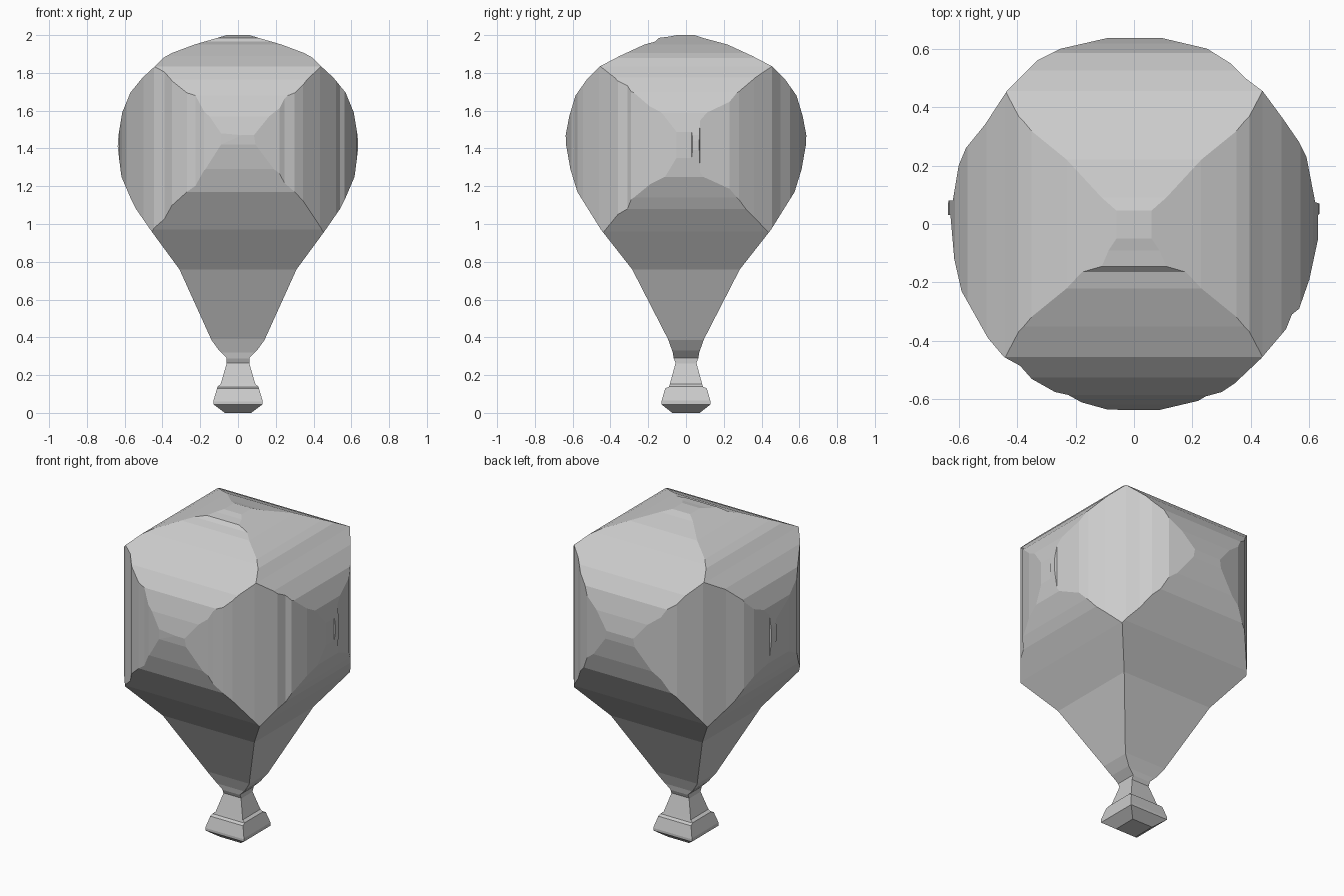
import bpy, bmesh


def mirrored(half, extra=()):
    """Close a right-hand half outline (top to bottom) with its mirror image."""
    return half + [(-a, b) for a, b in reversed(half)] + list(extra)


def prism(name, outline, place):
    """Extrude a 2D outline through the whole model along one axis."""
    bm = bmesh.new()
    near = [bm.verts.new(place(a, b, -1.0)) for a, b in outline]
    far = [bm.verts.new(place(a, b, 2.5)) for a, b in outline]
    n = len(outline)
    bm.faces.new(near)
    bm.faces.new(far)
    for i in range(n):
        j = (i + 1) % n
        bm.faces.new((near[i], near[j], far[j], far[i]))
    bmesh.ops.recalc_face_normals(bm, faces=bm.faces)
    mesh = bpy.data.meshes.new(name)
    bm.to_mesh(mesh)
    bm.free()
    ob = bpy.data.objects.new(name, mesh)
    bpy.context.collection.objects.link(ob)
    return ob


# Front outline (x, z): crown, envelope, neck, basket
front = mirrored([
    (0.06, 2.0), (0.10, 1.988), (0.23, 1.95), (0.35, 1.905), (0.395, 1.88),
    (0.44, 1.835), (0.505, 1.775), (0.57, 1.695), (0.613, 1.59), (0.633, 1.47),
    (0.637, 1.41), (0.63, 1.35), (0.617, 1.25), (0.57, 1.14), (0.54, 1.08),
    (0.457, 0.96), (0.31, 0.76), (0.14, 0.385), (0.10, 0.33), (0.06, 0.29),
    (0.06, 0.262), (0.092, 0.152), (0.108, 0.14), (0.13, 0.065),
    (0.13, 0.045), (0.07, 0.0)])

# Side outline (y, z), with the small step near the front of the crown
side = mirrored([
    (0.04, 2.002), (0.09, 1.985), (0.22, 1.95), (0.35, 1.89), (0.455, 1.835),
    (0.525, 1.765), (0.585, 1.68), (0.618, 1.57), (0.637, 1.47), (0.635, 1.42),
    (0.612, 1.29), (0.575, 1.17), (0.45, 0.97), (0.285, 0.76), (0.095, 0.39),
    (0.07, 0.32), (0.065, 0.288), (0.055, 0.265), (0.085, 0.155),
    (0.09, 0.138), (0.11, 0.13), (0.13, 0.06), (0.13, 0.045), (0.07, -0.002)])
i = side.index((-0.09, 1.985))
side[i:i + 1] = [(-0.165, 1.965), (-0.145, 1.985), (-0.09, 1.992)]

# Plan outline (x, y)
plan = [
    (0.08, 0.64), (0.25, 0.60), (0.33, 0.55), (0.38, 0.50), (0.44, 0.455),
    (0.51, 0.36), (0.565, 0.28), (0.59, 0.23), (0.62, 0.075), (0.635, 0.07),
    (0.635, 0.035), (0.63, 0.03), (0.63, -0.05), (0.60, -0.19), (0.565, -0.29),
    (0.54, -0.31), (0.52, -0.36), (0.435, -0.46), (0.345, -0.545),
    (0.30, -0.575), (0.245, -0.59), (0.22, -0.605), (0.08, -0.638),
    (-0.09, -0.635), (-0.18, -0.61), (-0.225, -0.585), (-0.27, -0.575),
    (-0.35, -0.53), (-0.39, -0.485), (-0.445, -0.455), (-0.50, -0.39),
    (-0.59, -0.23), (-0.615, -0.12), (-0.628, 0.03), (-0.64, 0.03),
    (-0.635, 0.08), (-0.62, 0.08), (-0.60, 0.20), (-0.575, 0.26),
    (-0.51, 0.34), (-0.435, 0.455), (-0.33, 0.56), (-0.25, 0.60),
    (-0.075, 0.64)]

# Balloon: the solid shared by the three extruded outlines
balloon = prism("balloon", front, lambda a, b, t: (a, t, b))
cutters = [prism("side_cutter", side, lambda a, b, t: (t, a, b)),
           prism("plan_cutter", plan, lambda a, b, t: (a, b, t))]
bpy.context.view_layer.objects.active = balloon
for cutter in cutters:
    cutter.hide_render = True
    mod = balloon.modifiers.new("intersect", 'BOOLEAN')
    mod.operation = 'INTERSECT'
    mod.solver = 'EXACT'
    mod.object = cutter
    bpy.ops.object.modifier_apply(modifier=mod.name)
    bpy.data.objects.remove(cutter)
